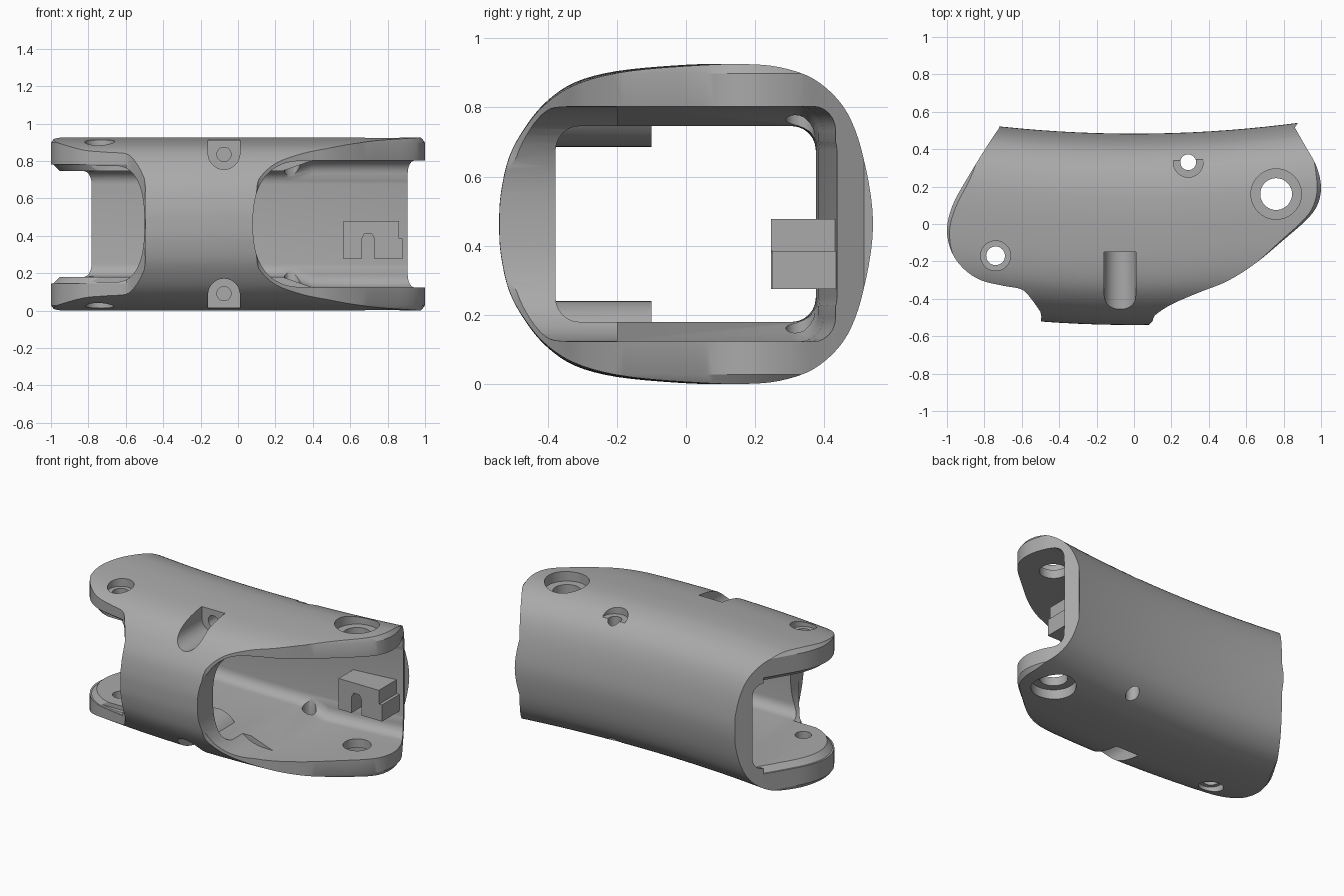
import bpy, bmesh, math
from mathutils import Vector

if "Cube" in bpy.data.objects:
    bpy.data.objects.remove(bpy.data.objects["Cube"])

MID = 0.463  # height of the symmetry plane

grey = bpy.data.materials.new("mid_grey")
grey.use_nodes = True
grey.diffuse_color = (0.4, 0.4, 0.4, 1)
grey.node_tree.nodes["Principled BSDF"].inputs["Base Color"].default_value = (0.4, 0.4, 0.4, 1)


def smooth_loop(pts, steps=5):
    """Closed Catmull-Rom loop through 2D points."""
    out, n = [], len(pts)
    for i in range(n):
        a, b, c, d = (Vector(pts[(i + k) % n]) for k in (-1, 0, 1, 2))
        for s in range(steps):
            t = s / steps
            out.append(0.5 * (2 * b + (c - a) * t + (2 * a - 5 * b + 4 * c - d) * t ** 2
                              + (3 * b - a - 3 * c + d) * t ** 3))
    return out


def loft(name, rings):
    """Closed solid through rings with equal point counts."""
    bm = bmesh.new()
    rows = [[bm.verts.new(p) for p in r] for r in rings]
    n = len(rows[0])
    for a, b in zip(rows, rows[1:]):
        for i in range(n):
            bm.faces.new((a[i], a[(i + 1) % n], b[(i + 1) % n], b[i]))
    bm.faces.new(rows[0])
    bm.faces.new(rows[-1])
    bmesh.ops.recalc_face_normals(bm, faces=bm.faces)
    mesh = bpy.data.meshes.new(name)
    bm.to_mesh(mesh)
    bm.free()
    mesh.materials.append(grey)
    ob = bpy.data.objects.new(name, mesh)
    bpy.context.collection.objects.link(ob)
    return ob


def prism_y(name, outline, y0, y1):
    return loft(name, [[(x, y, z) for x, z in outline] for y in (y0, y1)])


def box(name, x0, x1, y0, y1, z0, z1):
    return prism_y(name, [(x0, z0), (x1, z0), (x1, z1), (x0, z1)], y0, y1)


def cylinder(name, x, y, r, z0, z1, n=40):
    ring = [(x + r * math.cos(math.tau * i / n), y + r * math.sin(math.tau * i / n)) for i in range(n)]
    return loft(name, [[(a, b, z) for a, b in ring] for z in (z0, z1)])


def combine(target, tool, operation="DIFFERENCE"):
    mod = target.modifiers.new("cut", "BOOLEAN")
    mod.object, mod.operation, mod.solver = tool, operation, "EXACT"
    bpy.context.view_layer.objects.active = target
    bpy.ops.object.modifier_apply(modifier=mod.name)
    bpy.data.objects.remove(tool)


def bow(x):
    return 0.075 * x * x


def rounded_rect(y0, y1, half, r=0.07, n=6):
    pts = []
    for k, (cy, cz) in enumerate([(y1 - r, half - r), (y0 + r, half - r),
                                  (y0 + r, r - half), (y1 - r, r - half)]):
        for i in range(n + 1):
            a = math.pi / 2 * (k + i / n)
            pts.append((cy + r * math.cos(a), MID + cz + r * math.sin(a)))
    return pts


def tunnel(name, stations, y0, y1):
    """Cavity along x; stations give x and half height."""
    return loft(name, [[(x, y + (bow(x) if y > 0 else 0), z) for y, z in rounded_rect(y0, y1, h)]
                       for x, h in stations])


def super_ellipse(cx, a, b, p, end, n=32):
    """Opening outline: rounded on one side, run straight out to x = end."""
    side = 1 if end < cx else -1
    pts = [(end, MID - b)]
    for i in range(n + 1):
        t = math.pi * (i / n - 0.5)
        c, s = max(math.cos(t), 0), math.sin(t)
        pts.append((cx + side * a * c ** (2 / p), MID + b * math.copysign(abs(s) ** (2 / p), s)))
    return pts + [(end, MID + b)]


def u_shape(cx, cz, r, top, sign, n=20):
    """U outline open towards the outer skin; sign flips it for the underside."""
    pts = [(cx + r * math.cos(math.pi * i / n), -r * math.sin(math.pi * i / n) + cz) for i in range(n + 1)]
    pts += [(cx - r, top), (cx + r, top)]
    return [(x, MID + sign * z) for x, z in pts]


# Outer skin: rounded section swept along a slightly bowed length
upper = [(-0.535, 0.09), (-0.51, 0.197), (-0.46, 0.287), (-0.40, 0.357), (-0.32, 0.41), (-0.2, 0.442),
         (-0.02, 0.459), (0.1, 0.462), (0.2, 0.453), (0.3, 0.42), (0.38, 0.357), (0.43, 0.275), (0.465, 0.155)]
section = [(-0.54, 0)] + upper + [(0.483, 0)] + [(y, -z) for y, z in reversed(upper)]
skin = smooth_loop(section, 4)
shell = loft("shell", [[(x, y + bow(x), MID + z) for y, z in skin]
                       for x in (-1.1 + 0.1 * i for i in range(23))])

# Plan outline with chamfered rims
plan_pts = [(-0.72, 0.515), (-0.79, 0.41), (-0.9, 0.23), (-0.97, 0.1), (-1.0, -0.03), (-0.975, -0.15),
            (-0.91, -0.24), (-0.82, -0.3), (-0.7, -0.33), (-0.6, -0.35), (-0.55, -0.4), (-0.5, -0.47),
            (-0.44, -0.56), (0.04, -0.56), (0.11, -0.49), (0.2, -0.43), (0.35, -0.365), (0.5, -0.305),
            (0.65, -0.21), (0.8, -0.085), (0.92, 0.02), (0.98, 0.1), (1.0, 0.2), (0.975, 0.31), (0.92, 0.41),
            (0.86, 0.515), (0.8, 0.62), (-0.65, 0.62)]
plan = smooth_loop(plan_pts, 4)


def plan_loft(name, levels):
    return loft(name, [[(p.x * s, p.y * s, MID + z) for p in plan] for z, s in levels])


combine(shell, plan_loft("plan_block", [(-0.48, 0.965), (-0.435, 1), (0.435, 1), (0.48, 0.965)]), "INTERSECT")

# Long cavity, leaving two screw bosses standing behind the front band
cavity = tunnel("cavity", [(-1.2 + 0.1 * i, 0.283) for i in range(25)], -0.377, 0.375)
for sign in (1, -1):
    combine(cavity, prism_y("boss", u_shape(-0.075, 0.372, 0.15, 0.6, sign), -0.6, -0.1))
combine(shell, cavity)

# Taller mouth at the left end
combine(shell, tunnel("mouth", [(0.2, 0.27), (0.4, 0.34), (0.6, 0.34), (0.8, 0.34), (1.0, 0.34), (1.2, 0.34)],
                      -0.42, 0.37))

# Front openings either side of the band
combine(shell, prism_y("opening_left", super_ellipse(0.36, 0.28, 0.338, 2.5, 1.3), -1, -0.2))
combine(shell, prism_y("opening_right", super_ellipse(-0.66, 0.16, 0.31, 2.5, -1.3), -1, -0.3))

# Inner chamfer around the lobes at the right end
chamfer = box("chamfer", -1.2, -0.6, -0.6, 0.36, MID - 0.318, MID + 0.318)
combine(chamfer, plan_loft("taper", [(-0.35, 1.02), (-0.28, 0.95), (0.28, 0.95), (0.35, 1.02)]))
combine(shell, chamfer)

# Screw pockets on the band with their screw holes
for sign in (1, -1):
    combine(shell, prism_y("pocket", u_shape(-0.075, 0.377, 0.085, 0.6, sign), -0.7, -0.15))
    hole = [(-0.075 + 0.038 * math.cos(math.tau * i / 24), MID + sign * 0.372 + 0.038 * math.sin(math.tau * i / 24))
            for i in range(24)]
    combine(shell, prism_y("screw_hole", hole, -0.3, 0))

# Vertical holes: x, y, through radius, top and bottom counterbore radii
for x, y, r, top, bottom in [(0.76, 0.16, 0.085, 0.135, 0.135), (0.29, 0.33, 0.042, 0.08, 0),
                             (-0.74, -0.17, 0.05, 0.08, 0.075)]:
    combine(shell, cylinder("through_hole", x, y, r, -0.2, 1.2))
    if top:
        combine(shell, cylinder("counterbore", x, y, top, 0.86, 1.2))
    if bottom:
        combine(shell, cylinder("counterbore", x, y, bottom, -0.2, 0.065))

bpy.ops.object.select_all(action="DESELECT")
shell.select_set(True)
bpy.context.view_layer.objects.active = shell
bpy.ops.object.shade_smooth_by_angle(angle=math.radians(30))

# Slotted clip fixed to the inside of the back wall
clip_top = [(0.565, 0.275), (0.66, 0.275), (0.66, 0.38), (0.675, 0.41), (0.715, 0.41), (0.73, 0.385),
            (0.86, 0.385), (0.86, 0.478), (0.565, 0.478)]
prism_y("clip_arm", clip_top, 0.245, 0.44)
box("clip_foot", 0.73, 0.88, 0.25, 0.445, 0.275, 0.385)
